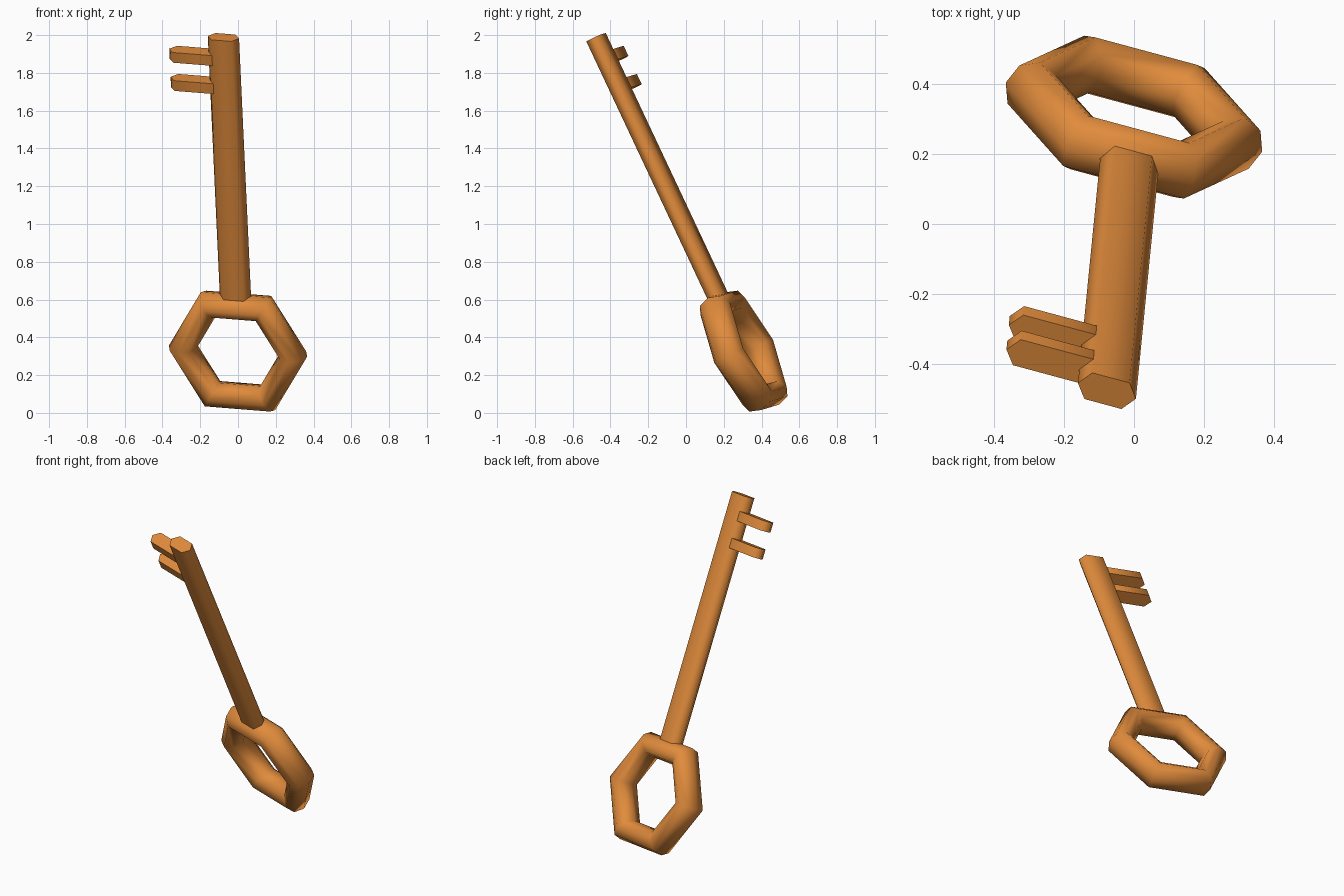
import bpy, bmesh, math
from mathutils import Matrix, Vector

if "Cube" in bpy.data.objects:
    bpy.data.objects.remove(bpy.data.objects["Cube"])

# Tilted key frame: across (bow to the right), along (toward the tip), through
along = Vector((-0.042, -0.425, 0.904)).normalized()
across = Vector((0.962, -0.262, -0.072))
across = (across - along * across.dot(along)).normalized()
through = across.cross(along)
frame = Matrix((across, along, through)).transposed().to_4x4()
frame.translation = (0, 0.305, 0.327)

mat = bpy.data.materials.new("orange_metal")
mat.diffuse_color = (0.75, 0.26, 0.045, 1)
mat.use_nodes = True
mat.node_tree.nodes["Principled BSDF"].inputs["Base Color"].default_value = mat.diffuse_color


def finish(obj, angle):
    obj.data.materials.append(mat)
    obj.matrix_world = frame
    bpy.ops.object.select_all(action='DESELECT')
    obj.select_set(True)
    bpy.context.view_layer.objects.active = obj
    bpy.ops.object.shade_smooth_by_angle(angle=math.radians(angle))


def bar(name, left, right, start, end, half=0.043, chamfer=0.031):
    """Flat six-sided bar extruded along the key."""
    profile = [(left, 0), (left + chamfer, -half), (right - chamfer, -half),
               (right, 0), (right - chamfer, half), (left + chamfer, half)]
    bm = bmesh.new()
    face = bm.faces.new([bm.verts.new((x, start, z)) for x, z in profile])
    top = bmesh.ops.extrude_face_region(bm, geom=[face])["geom"]
    bmesh.ops.translate(bm, vec=(0, end - start, 0),
                        verts=[v for v in top if isinstance(v, bmesh.types.BMVert)])
    bmesh.ops.recalc_face_normals(bm, faces=bm.faces)
    mesh = bpy.data.meshes.new(name)
    bm.to_mesh(mesh)
    bm.free()
    obj = bpy.data.objects.new(name, mesh)
    bpy.context.collection.objects.link(obj)
    finish(obj, 75)


# Hexagonal ring handle
bpy.ops.mesh.primitive_torus_add(major_segments=6, minor_segments=8,
                                 major_radius=0.303, minor_radius=0.077)
ring = bpy.context.object
ring.name = "ring_handle"
ring.data.transform(Matrix.Diagonal((1, 1, 1.15, 1)))
finish(ring, 75)

# Shaft
bar("shaft", -0.086, 0.086, 0.27, 1.838)

# Two teeth on the left side near the tip
for i, centre in enumerate((1.55, 1.715)):
    bar(f"tooth_{i + 1}", -0.302, 0.0, centre - 0.03, centre + 0.03, half=0.042)
